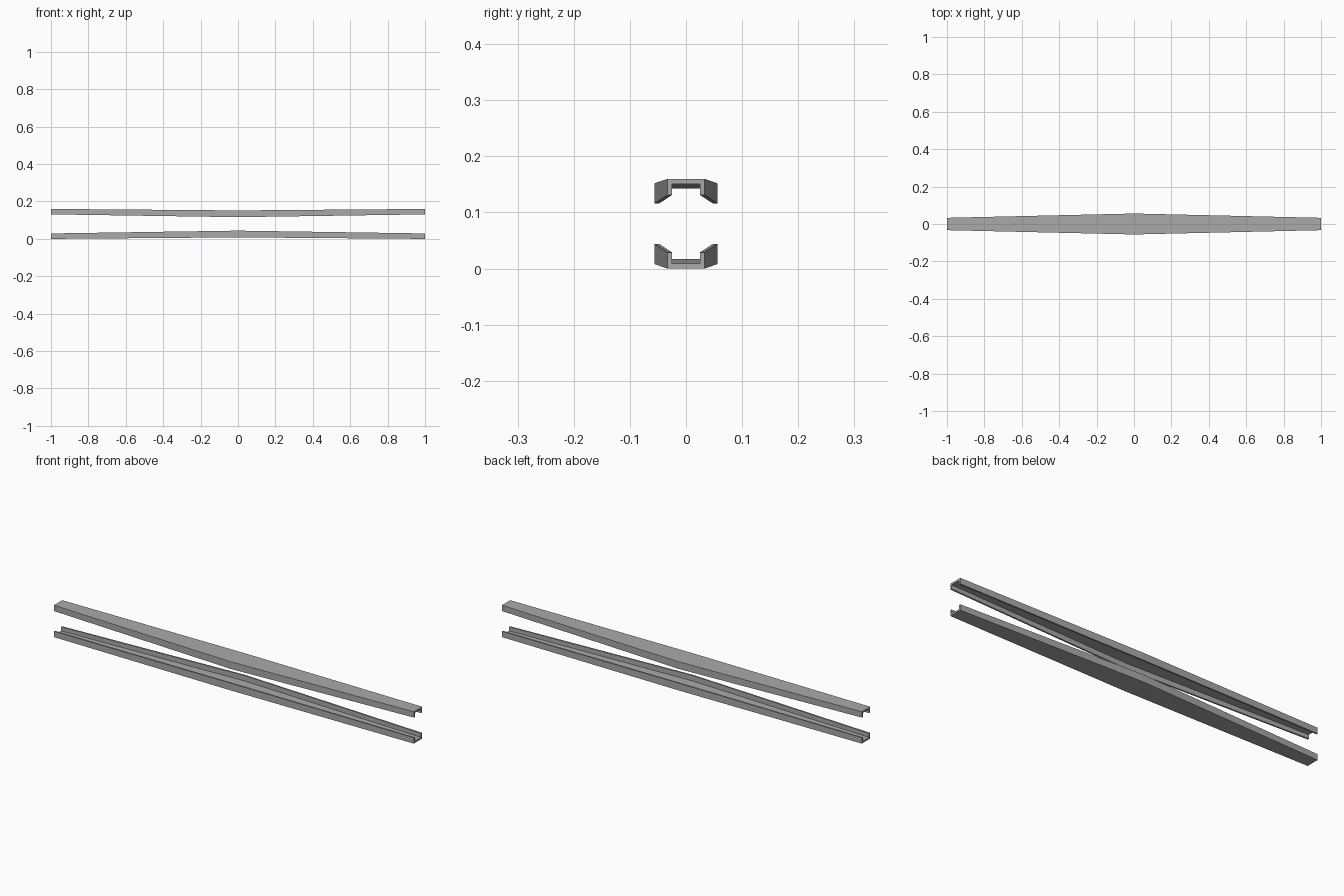
import bpy
import bmesh

cube = bpy.data.objects.get("Cube")
if cube:
    bpy.data.objects.remove(cube, do_unlink=True)

HEIGHT = 0.16   # overall height of the pair
WALL = 0.008    # wall thickness
FLOOR = 0.009   # web thickness

grey = bpy.data.materials.new("metal_grey")
grey.use_nodes = True
grey.diffuse_color = (0.4, 0.4, 0.4, 1)
grey.node_tree.nodes["Principled BSDF"].inputs["Base Color"].default_value = (0.4, 0.4, 0.4, 1)


def section(half, base, top):
    """U-shaped cross-section as (y, z) points."""
    inner = half - WALL
    side = [(half, base), (half, top), (inner, top), (inner, base + FLOOR)]
    return side + [(-y, z) for y, z in reversed(side)]


def channel(name, flipped):
    """Channel that is narrow at both ends and widest at the middle."""
    end = section(0.033, 0.0, 0.029)
    middle = section(0.056, 0.008, 0.044)
    bm = bmesh.new()
    rings = []
    for x, points in ((-1, end), (0, middle), (1, end)):
        rings.append([bm.verts.new((x, y, HEIGHT - z if flipped else z)) for y, z in points])
    count = len(end)
    for a, b in zip(rings, rings[1:]):
        for i in range(count):
            j = (i + 1) % count
            bm.faces.new((a[i], a[j], b[j], b[i]))
    # End caps: two walls and the web between them
    for ring in (rings[0], rings[-1]):
        for ids in ((0, 1, 2, 3), (4, 5, 6, 7), (0, 3, 4, 7)):
            bm.faces.new([ring[i] for i in ids])
    bmesh.ops.recalc_face_normals(bm, faces=bm.faces)
    mesh = bpy.data.meshes.new(name)
    bm.to_mesh(mesh)
    bm.free()
    mesh.materials.append(grey)
    obj = bpy.data.objects.new(name, mesh)
    bpy.context.collection.objects.link(obj)


channel("lower_channel", False)
channel("upper_channel", True)
